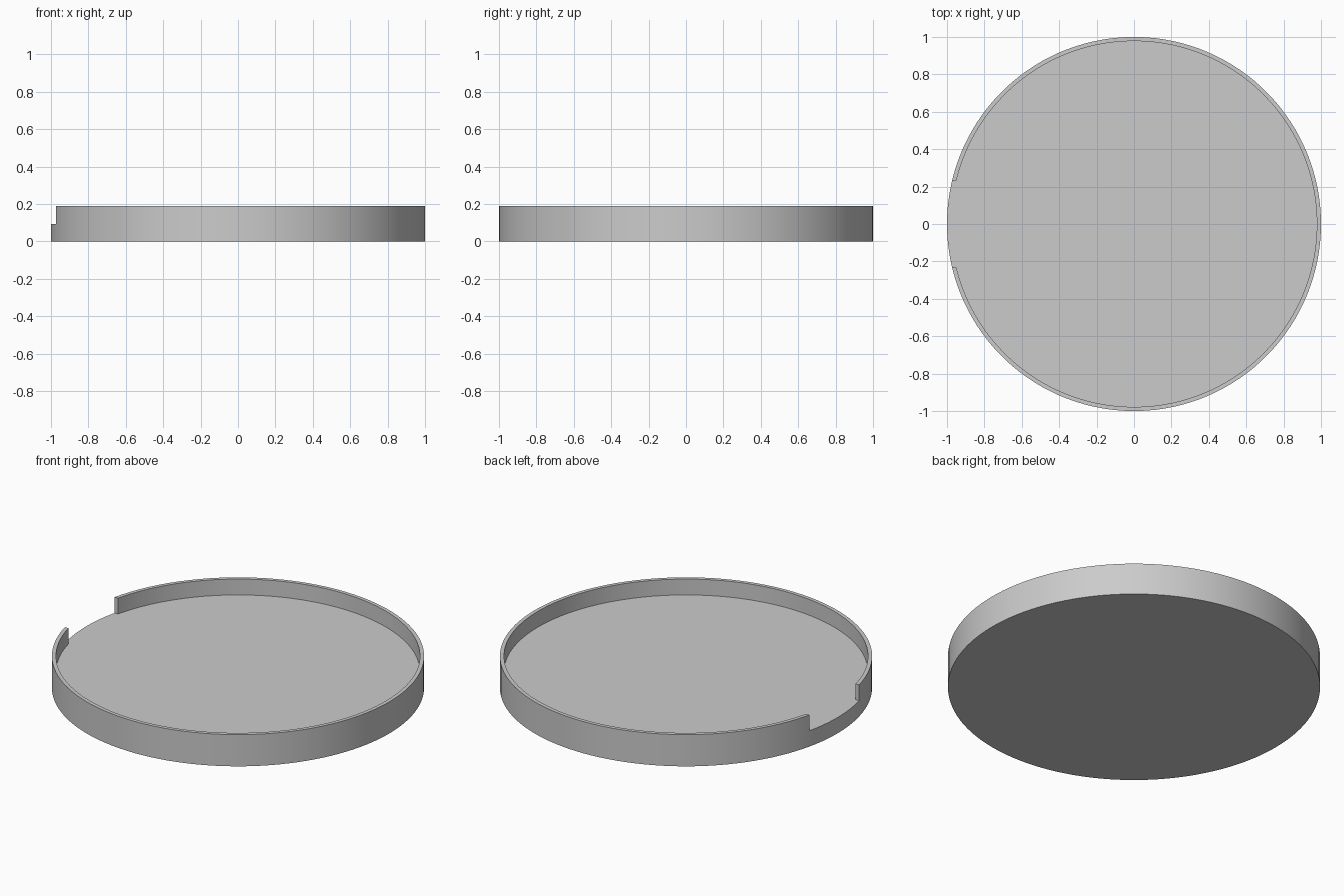
import bpy, bmesh, math

cube = bpy.data.objects.get("Cube")
if cube:
    bpy.data.objects.remove(cube)

OUTER, INNER = 1.0, 0.978       # rim radii
FLOOR, TOP = 0.094, 0.188       # floor and rim heights
NOTCH = 0.233                   # half width of the opening at -x
RIM_STEPS, GAP_STEPS = 120, 10


def arc(bm, radius, z, start, end, steps):
    """Row of vertices along an arc."""
    angles = [start + (end - start) * i / steps for i in range(steps + 1)]
    return [bm.verts.new((radius * math.cos(a), radius * math.sin(a), z)) for a in angles]


def strip(bm, lower, upper):
    """Quads between two rows of vertices."""
    for i in range(len(lower) - 1):
        bm.faces.new((lower[i], lower[i + 1], upper[i + 1], upper[i]))


bm = bmesh.new()
end_out = math.pi - math.asin(NOTCH / OUTER)
end_in = math.pi - math.asin(NOTCH / INNER)


# Full outer rings: rim arc first, then the opening
def outer_ring(z):
    rim = arc(bm, OUTER, z, -end_out, end_out, RIM_STEPS)
    gap = arc(bm, OUTER, z, end_out, 2 * math.pi - end_out, GAP_STEPS)
    for v in (gap[0], gap[-1]):
        bm.verts.remove(v)
    return rim, gap[1:-1]


bottom_rim, bottom_gap = outer_ring(0)
floor_rim, floor_gap = outer_ring(FLOOR)
top_out = arc(bm, OUTER, TOP, -end_out, end_out, RIM_STEPS)
top_in = arc(bm, INNER, TOP, -end_in, end_in, RIM_STEPS)
floor_in = arc(bm, INNER, FLOOR, -end_in, end_in, RIM_STEPS)

# Base: underside, side wall and floor
bottom = bottom_rim + bottom_gap
side = floor_rim + floor_gap
bm.faces.new(bottom[::-1])
strip(bm, bottom + bottom[:1], side + side[:1])
bm.faces.new(floor_in + [floor_rim[-1]] + floor_gap + [floor_rim[0]])

# Raised rim: outside, top edge, inside and the two square ends
strip(bm, floor_rim, top_out)
strip(bm, top_out, top_in)
strip(bm, top_in, floor_in)
for i in (0, -1):
    bm.faces.new((floor_rim[i], top_out[i], top_in[i], floor_in[i]))
bmesh.ops.recalc_face_normals(bm, faces=bm.faces)

mesh = bpy.data.meshes.new("round_tray")
bm.to_mesh(mesh)
bm.free()
tray = bpy.data.objects.new("round_tray", mesh)
bpy.context.collection.objects.link(tray)

# Plain grey material
grey = bpy.data.materials.new("grey")
grey.use_nodes = True
colour = (0.6, 0.6, 0.6, 1)
grey.diffuse_color = colour
grey.node_tree.nodes["Principled BSDF"].inputs["Base Color"].default_value = colour
mesh.materials.append(grey)

# Smooth walls with sharp rim edges
bpy.context.view_layer.objects.active = tray
tray.select_set(True)
bpy.ops.object.shade_smooth_by_angle(angle=math.radians(30))
